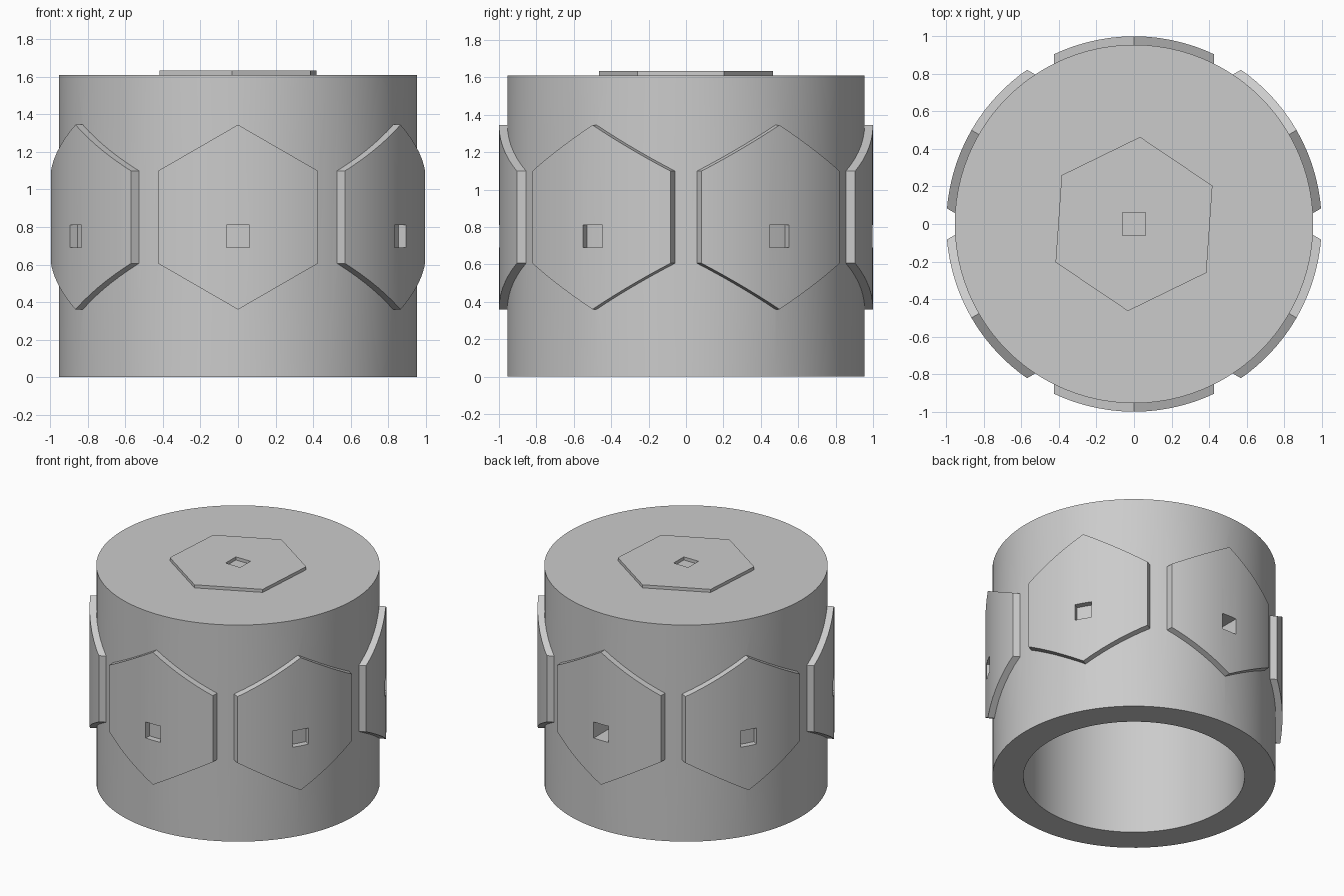
import bpy
import math

if "Cube" in bpy.data.objects:
    bpy.data.objects.remove(bpy.data.objects["Cube"])

SIDES = 96
R_BODY, R_PLATE, R_BORE = 0.955, 1.0, 0.745
TOP, CAVITY_TOP = 1.61, 1.41


def prism(name, r, z0, z1, sides=SIDES, turn=0.0):
    """Upright prism between two heights, rotated about z and applied."""
    bpy.ops.mesh.primitive_cylinder_add(vertices=sides, radius=r, depth=z1 - z0,
                                        location=(0, 0, (z0 + z1) / 2), rotation=(0, 0, turn))
    ob = bpy.context.object
    ob.name = name
    bpy.ops.object.transform_apply(location=True, rotation=True, scale=True)
    return ob


def box(name, centre, size):
    bpy.ops.mesh.primitive_cube_add(size=1, location=centre)
    ob = bpy.context.object
    ob.name = name
    ob.scale = size
    bpy.ops.object.transform_apply(location=True, rotation=True, scale=True)
    return ob


def combine(target, other, operation):
    """Apply a boolean and remove the helper."""
    mod = target.modifiers.new("boolean", 'BOOLEAN')
    mod.operation = operation
    mod.solver = 'EXACT'
    mod.object = other
    bpy.context.view_layer.objects.active = target
    bpy.ops.object.modifier_apply(modifier=mod.name)
    bpy.data.objects.remove(other, do_unlink=True)


def spin(ob, angle):
    bpy.ops.object.select_all(action='DESELECT')
    ob.select_set(True)
    bpy.context.view_layer.objects.active = ob
    ob.rotation_euler.z = angle
    bpy.ops.object.transform_apply(location=True, rotation=True, scale=True)


def side_plate(index):
    """Curved hexagonal plate with a square window down to the wall."""
    bpy.ops.mesh.primitive_cylinder_add(vertices=6, radius=0.4925, depth=0.4,
                                        location=(0, -1.0, 0.8525),
                                        rotation=(math.pi / 2, 0, 0))
    plate = bpy.context.object
    plate.name = f"side_plate_{index}"
    bpy.ops.object.transform_apply(location=True, rotation=True, scale=True)
    combine(plate, prism("plate_skin", R_PLATE, 0.1, 1.5), 'INTERSECT')
    combine(plate, box("window", (0, -1, 0.75), (0.12, 0.6, 0.12)), 'DIFFERENCE')
    spin(plate, index * math.pi / 3)
    return plate


# Hollow drum, open underneath
body = prism("drum_body", R_BODY, 0, TOP)
combine(body, prism("bore", R_BORE, -0.2, CAVITY_TOP), 'DIFFERENCE')

# Six raised plates around the wall
for i in range(6):
    combine(body, side_plate(i), 'UNION')

# Flat hexagon on the top, slightly turned, with its window
cap = prism("top_plate", 0.465, TOP - 0.05, TOP + 0.023, 6, math.radians(-4))
combine(cap, box("window", (0, 0, TOP), (0.12, 0.12, 0.4)), 'DIFFERENCE')
combine(body, cap, 'UNION')

# The back window passes right through the wall
combine(body, box("back_hole", (0, 0.85, 0.75), (0.12, 0.5, 0.12)), 'DIFFERENCE')

bpy.ops.object.select_all(action='DESELECT')
body.select_set(True)
bpy.context.view_layer.objects.active = body
bpy.ops.object.shade_smooth_by_angle(angle=math.radians(20))
